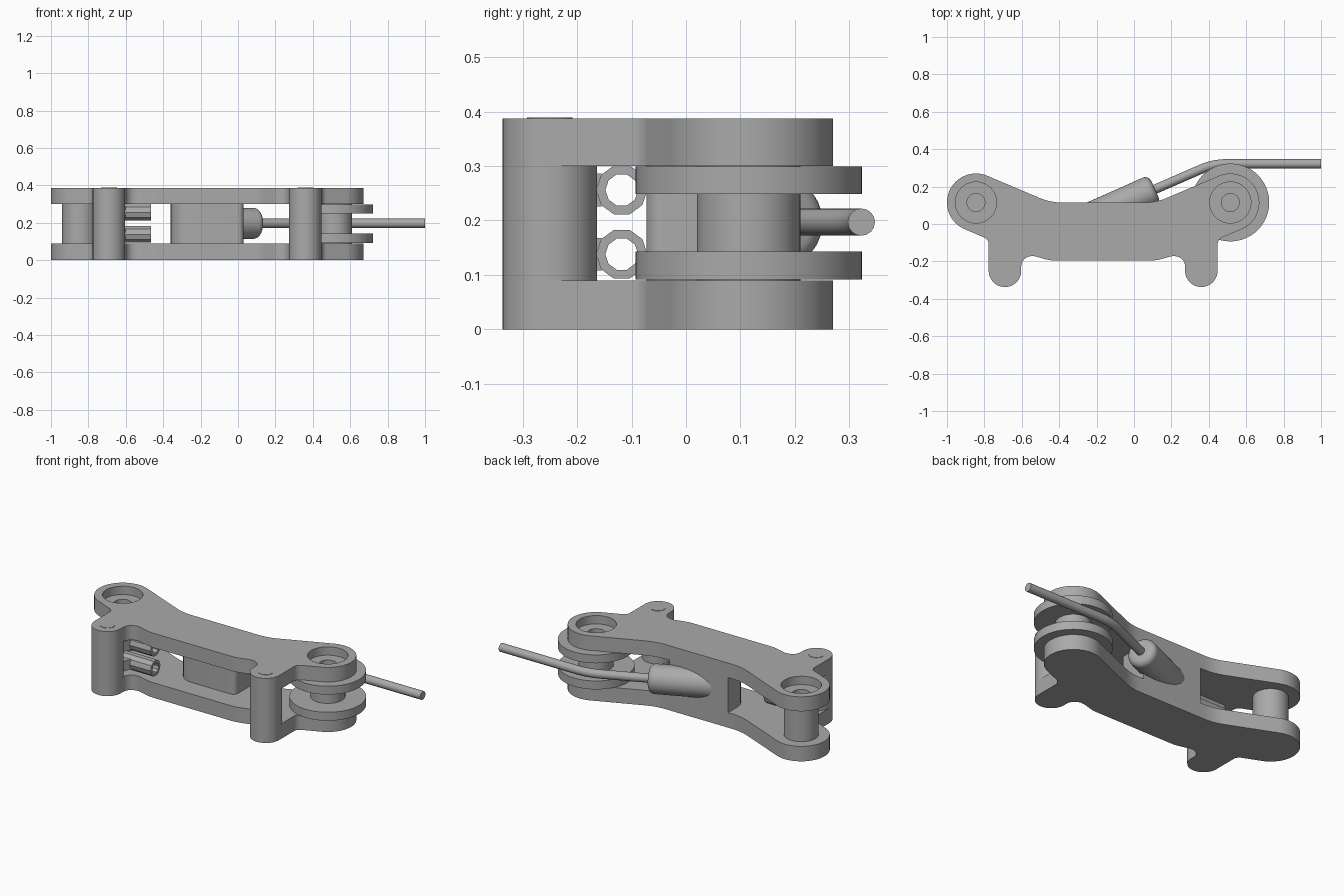
import bpy, bmesh, math
from mathutils import Vector

cube = bpy.data.objects.get("Cube")
if cube:
    bpy.data.objects.remove(cube, do_unlink=True)

gray = bpy.data.materials.new("medium_gray")
gray.use_nodes = True
color = (0.4, 0.4, 0.4, 1)
gray.diffuse_color = color
gray.node_tree.nodes["Principled BSDF"].inputs["Base Color"].default_value = color

MID_X = -0.165                      # mirror line of the link body
LOW, HIGH, TOP = 0.09, 0.30, 0.387  # inner plate faces and overall height
LEFT, RIGHT = Vector((-0.845, 0.115)), Vector((0.515, 0.115))
POSTS = {"right": Vector((-0.69, -0.25)), "left": Vector((0.36, -0.25))}


def finish(name, bm):
    bmesh.ops.recalc_face_normals(bm, faces=bm.faces)
    mesh = bpy.data.meshes.new(name)
    bm.to_mesh(mesh)
    bm.free()
    obj = bpy.data.objects.new(name, mesh)
    bpy.context.collection.objects.link(obj)
    mesh.materials.append(gray)
    return obj


def smooth(obj):
    bpy.ops.object.select_all(action="DESELECT")
    obj.select_set(True)
    bpy.context.view_layer.objects.active = obj
    bpy.ops.object.shade_smooth_by_angle(angle=math.radians(32))


def extrude(name, outline, z0, z1):
    bm = bmesh.new()
    face = bm.faces.new([bm.verts.new((p[0], p[1], z0)) for p in outline])
    new = bmesh.ops.extrude_face_region(bm, geom=[face])["geom"]
    verts = [v for v in new if isinstance(v, bmesh.types.BMVert)]
    bmesh.ops.translate(bm, verts=verts, vec=(0, 0, z1 - z0))
    return finish(name, bm)


def arc(center, radius, start, end, steps=24):
    angles = [math.radians(start + (end - start) * i / steps) for i in range(steps + 1)]
    return [Vector((center[0] + radius * math.cos(a), center[1] + radius * math.sin(a))) for a in angles]


def fillet(before, corner, after, radius, steps=8):
    """Round a corner with a tangent arc."""
    a, c, b = Vector(before), Vector(corner), Vector(after)
    u, v = (a - c).normalized(), (b - c).normalized()
    half = u.angle(v) / 2
    center = c + (u + v).normalized() * radius / math.sin(half)
    reach = radius / math.tan(half)
    p, q = c + u * reach - center, c + v * reach - center
    turn = p.angle_signed(q)
    out = []
    for i in range(steps + 1):
        t = -turn * i / steps
        out.append(center + Vector((p.x * math.cos(t) - p.y * math.sin(t),
                                    p.x * math.sin(t) + p.y * math.cos(t))))
    return out


def disc(name, center, radius, z0, z1, steps=48):
    obj = extrude(name, arc(center, radius, 0, 360, steps)[:-1], z0, z1)
    return obj


def lathe(name, profile, matrix=None, steps=40, closed=False):
    """Spin (radius, height) pairs around z, then place the result."""
    bm = bmesh.new()
    verts = [bm.verts.new((r, 0, z)) for r, z in profile]
    pairs = list(zip(verts, verts[1:] + verts[:1])) if closed else list(zip(verts, verts[1:]))
    edges = [bm.edges.new(p) for p in pairs]
    bmesh.ops.spin(bm, geom=verts + edges, axis=(0, 0, 1), cent=(0, 0, 0),
                   angle=math.tau, steps=steps)
    bmesh.ops.remove_doubles(bm, verts=bm.verts, dist=0.0001)
    if matrix:
        bm.transform(matrix)
    return finish(name, bm)


def placed(direction, origin):
    m = Vector(direction).to_track_quat("Z", "Y").to_matrix().to_4x4()
    m.translation = origin
    return m


# Half outline of the side plates, mirrored to the other half
lobe = arc(LEFT, 0.155, 67, 247, 40)
boss = arc(POSTS["right"], 0.087, 180, 360)
waist, notch = (-0.447, 0.115), (-0.777, -0.082)
inner, hump, belly = (-0.603, -0.172), (-0.53, -0.172), (-0.45, -0.195)
half = fillet((MID_X, 0.115), waist, lobe[0], 0.3) + lobe
half += fillet(lobe[-1], notch, boss[0], 0.04) + boss
half += fillet(boss[-1], inner, hump, 0.055)
half += fillet(inner, hump, belly, 0.08) + fillet(hump, belly, (MID_X, -0.195), 0.2)
outline = half + [Vector((2 * MID_X - p.x, p.y)) for p in reversed(half)]

smooth(extrude("bottom_plate", outline, 0, LOW))
top_plate = extrude("top_plate", outline, HIGH, TOP)

# Stepped recesses in the top plate
for center in (LEFT, RIGHT):
    for radius, depth in ((0.11, 0.05), (0.048, 0.08)):
        cutter = disc("recess_cutter", center, radius, TOP - depth, TOP + 0.05)
        cutter.hide_render = True
        mod = top_plate.modifiers.new("recess", "BOOLEAN")
        mod.operation, mod.object, mod.solver = "DIFFERENCE", cutter, "EXACT"
        bpy.context.view_layer.objects.active = top_plate
        bpy.ops.object.modifier_apply(modifier=mod.name)
        bpy.data.objects.remove(cutter, do_unlink=True)
smooth(top_plate)

# Posts with thin pin ends
for side, center in POSTS.items():
    smooth(disc(side + "_post", center, 0.087, LOW, HIGH))
    smooth(disc(side + "_pin_end", center, 0.042, TOP - 0.01, TOP + 0.002))

# Spacer and pulley
smooth(disc("spacer", LEFT, 0.095, LOW, HIGH))
smooth(disc("pulley_hub", RIGHT, 0.095, LOW, HIGH))
smooth(disc("lower_pulley_flange", RIGHT, 0.208, LOW + 0.002, 0.143, 64))
smooth(disc("upper_pulley_flange", RIGHT, 0.208, 0.249, HIGH - 0.001, 64))

# Solid core between the plates
core = [(0.03, 0.115), (-0.36, 0.115)]
core += fillet((-0.36, 0.115), (-0.36, -0.073), (0.03, -0.073), 0.1)
core += fillet((-0.36, -0.073), (0.03, -0.073), (0.03, 0.115), 0.03)
smooth(extrude("core_block", core, LOW, HIGH))

# Slanted cable sheath with a rounded mouth
slant = math.radians(24)
along = Vector((math.cos(slant), math.sin(slant), 0))
mouth = Vector((0.112, 0.186, 0.197))
sheath = [(0, -0.38), (0.083, -0.38)]
sheath += [(p.x, p.y) for p in arc((0.048, -0.035), 0.035, 0, 90, 8)] + [(0, 0)]
smooth(lathe("cable_sheath", sheath, placed(along, mouth)))

# Cable bending over the pulley
bend = arc((0.5, -0.038), 0.36, 114, 90, 12)
path = [mouth.xy - along.xy * 0.04] + bend + [Vector((1, 0.322))]
curve = bpy.data.curves.new("cable", "CURVE")
curve.dimensions = "3D"
curve.bevel_depth, curve.bevel_resolution = 0.025, 6
curve.use_fill_caps = True
spline = curve.splines.new("POLY")
spline.points.add(len(path) - 1)
for point, p in zip(spline.points, path):
    point.co = (p.x, p.y, 0.197, 1)
cable = bpy.data.objects.new("cable", curve)
bpy.context.collection.objects.link(cable)
curve.materials.append(gray)
bpy.context.view_layer.objects.active = cable
cable.select_set(True)
bpy.ops.object.convert(target="MESH")
smooth(bpy.context.view_layer.objects.active)

# Guide tubes beside the right post, with a small web joining each
ring = [(0.03, 0), (0.047, 0), (0.047, 0.225), (0.03, 0.225)]
for level, z in (("lower", 0.138), ("upper", 0.256)):
    lathe(level + "_guide_tube", ring, placed((1, 0, 0), (-0.69, -0.118, z)), 10, True)
    web = [(-0.69, -0.2), (-0.62, -0.2), (-0.6, -0.155), (-0.69, -0.155)]
    extrude(level + "_tube_web", web, z - 0.03, z + 0.03)
